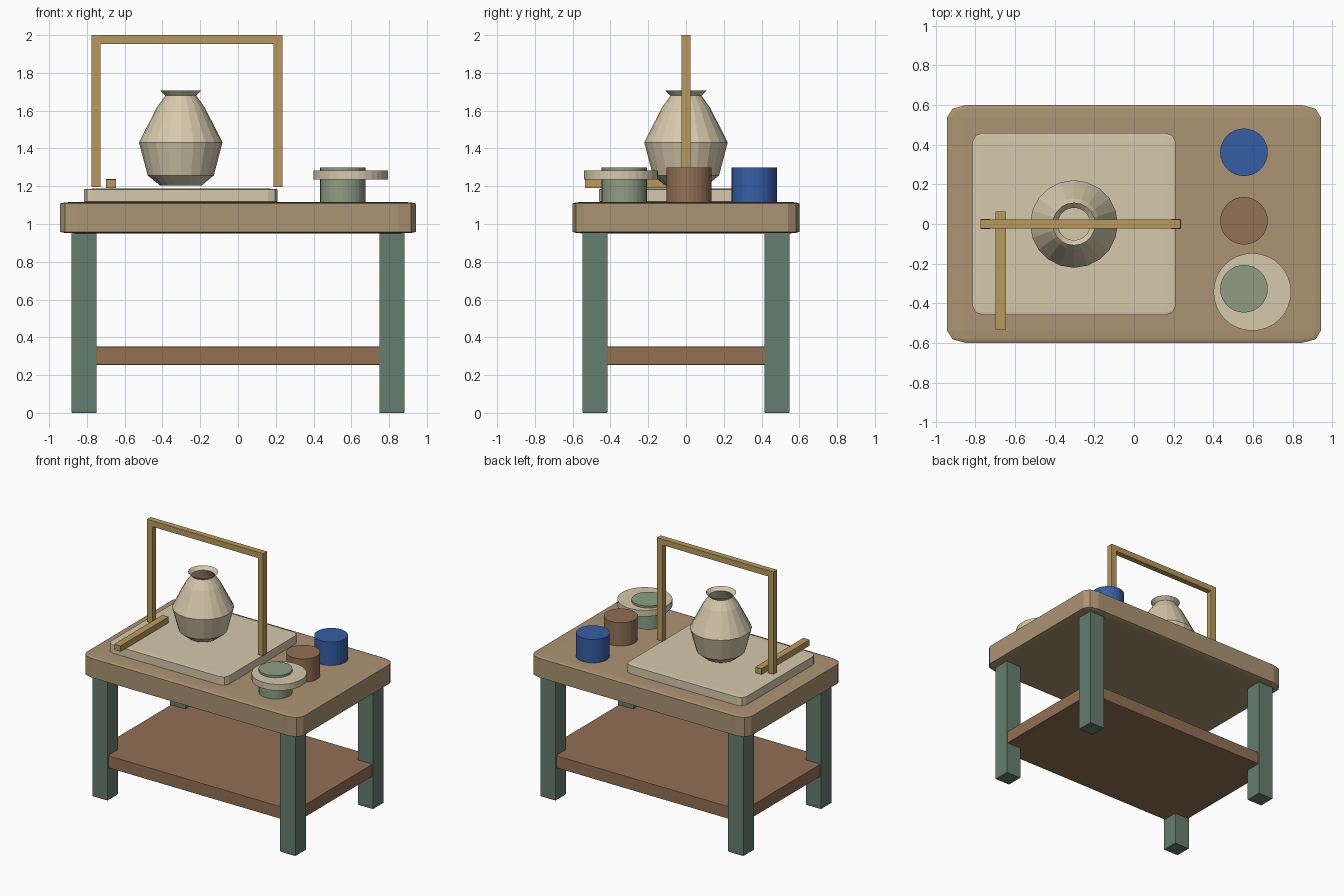
import bpy, bmesh, math
from mathutils import Matrix, Vector

if "Cube" in bpy.data.objects:
    bpy.data.objects.remove(bpy.data.objects["Cube"])


def material(name, rgb):
    """Flat material from 0-255 sRGB values."""
    def lin(c):
        c /= 255
        return c / 12.92 if c <= 0.04045 else ((c + 0.055) / 1.055) ** 2.4
    m = bpy.data.materials.new(name)
    m.diffuse_color = (*[lin(c) for c in rgb], 1)
    m.use_nodes = True
    m.node_tree.nodes["Principled BSDF"].inputs["Base Color"].default_value = m.diffuse_color
    return m


WOOD = material("light wood", (172, 148, 115))
BROWN = material("brown wood", (146, 112, 84))
LEG = material("dark green paint", (101, 126, 112))
CREAM = material("cream clay", (214, 201, 171))
GOLD = material("golden wood", (186, 154, 92))
SAGE = material("sage glaze", (142, 158, 132))
BLUE = material("blue glaze", (52, 94, 165))


def finish(name, bm, mat):
    bmesh.ops.recalc_face_normals(bm, faces=bm.faces)
    mesh = bpy.data.meshes.new(name)
    bm.to_mesh(mesh)
    bm.free()
    mesh.materials.append(mat)
    obj = bpy.data.objects.new(name, mesh)
    bpy.context.collection.objects.link(obj)
    return obj


def block(name, x, y, z, mat, bevel=0.02):
    """Box from ranges; the bevel is a fraction of each side length."""
    bm = bmesh.new()
    bmesh.ops.create_cube(bm, size=1)
    bmesh.ops.bevel(bm, geom=bm.edges[:], offset=bevel, segments=2,
                    profile=0.5, affect='EDGES')
    size = Vector([r[1] - r[0] for r in (x, y, z)])
    mid = Vector([(r[0] + r[1]) / 2 for r in (x, y, z)])
    bmesh.ops.transform(bm, matrix=Matrix.Translation(mid) @ Matrix.Diagonal((*size, 1)),
                        verts=bm.verts)
    return finish(name, bm, mat)


def disc(name, x, y, radius, z0, z1, mat, sides=32):
    bm = bmesh.new()
    bmesh.ops.create_cone(bm, cap_ends=True, segments=sides, radius1=radius,
                          radius2=radius, depth=z1 - z0,
                          matrix=Matrix.Translation((x, y, (z0 + z1) / 2)))
    return finish(name, bm, mat)


def open_pot(name, x, y, profile, mat, sides=20):
    """Open-topped shell through (radius, height) rings with a closed base."""
    bm = bmesh.new()
    rings = [[bm.verts.new((x + r * math.cos(math.tau * i / sides),
                            y + r * math.sin(math.tau * i / sides), z))
              for i in range(sides)] for r, z in profile]
    bm.faces.new(rings[0][::-1])
    for low, high in zip(rings, rings[1:]):
        for i in range(sides):
            j = (i + 1) % sides
            bm.faces.new((low[i], low[j], high[j], high[i]))
    return finish(name, bm, mat)


# Table: top, shelf and four legs
block("tabletop", (-0.943, 0.943), (-0.6, 0.6), (0.95, 1.117), WOOD, 0.05)
block("shelf", (-0.873, 0.873), (-0.54, 0.54), (0.253, 0.352), BROWN)
for sx, side in ((-1, "left"), (1, "right")):
    for sy, end in ((-1, "front"), (1, "back")):
        block(f"{end}_{side}_leg", sorted((sx * 0.748, sx * 0.882)),
              sorted((sy * 0.415, sy * 0.549)), (0, 0.96), LEG)

# Work board and vase
block("board", (-0.815, 0.21), (-0.46, 0.46), (1.115, 1.187), CREAM, 0.05)
open_pot("vase", -0.303, 0, [(0.11, 1.204), (0.175, 1.257), (0.221, 1.432),
                             (0.128, 1.615), (0.082, 1.68), (0.108, 1.706)], CREAM)

# Standing frame and loose stick
block("frame_left_post", (-0.775, -0.727), (-0.024, 0.024), (1.197, 2.0), GOLD)
block("frame_right_post", (0.188, 0.236), (-0.024, 0.024), (1.197, 2.0), GOLD)
block("frame_beam", (-0.772, 0.233), (-0.023, 0.023), (1.954, 2.0), GOLD, 0.01)
block("stick", (-0.70, -0.645), (-0.535, 0.063), (1.19, 1.237), GOLD)

# Row of pots, with a flat ring around the front one
for name, y, mat in (("blue_pot", 0.362, BLUE), ("brown_pot", 0.016, BROWN),
                     ("sage_pot", -0.327, SAGE)):
    disc(name, 0.555, y, 0.12, 1.117, 1.3, mat)
disc("pot_ring", 0.597, -0.343, 0.196, 1.235, 1.284, CREAM)
